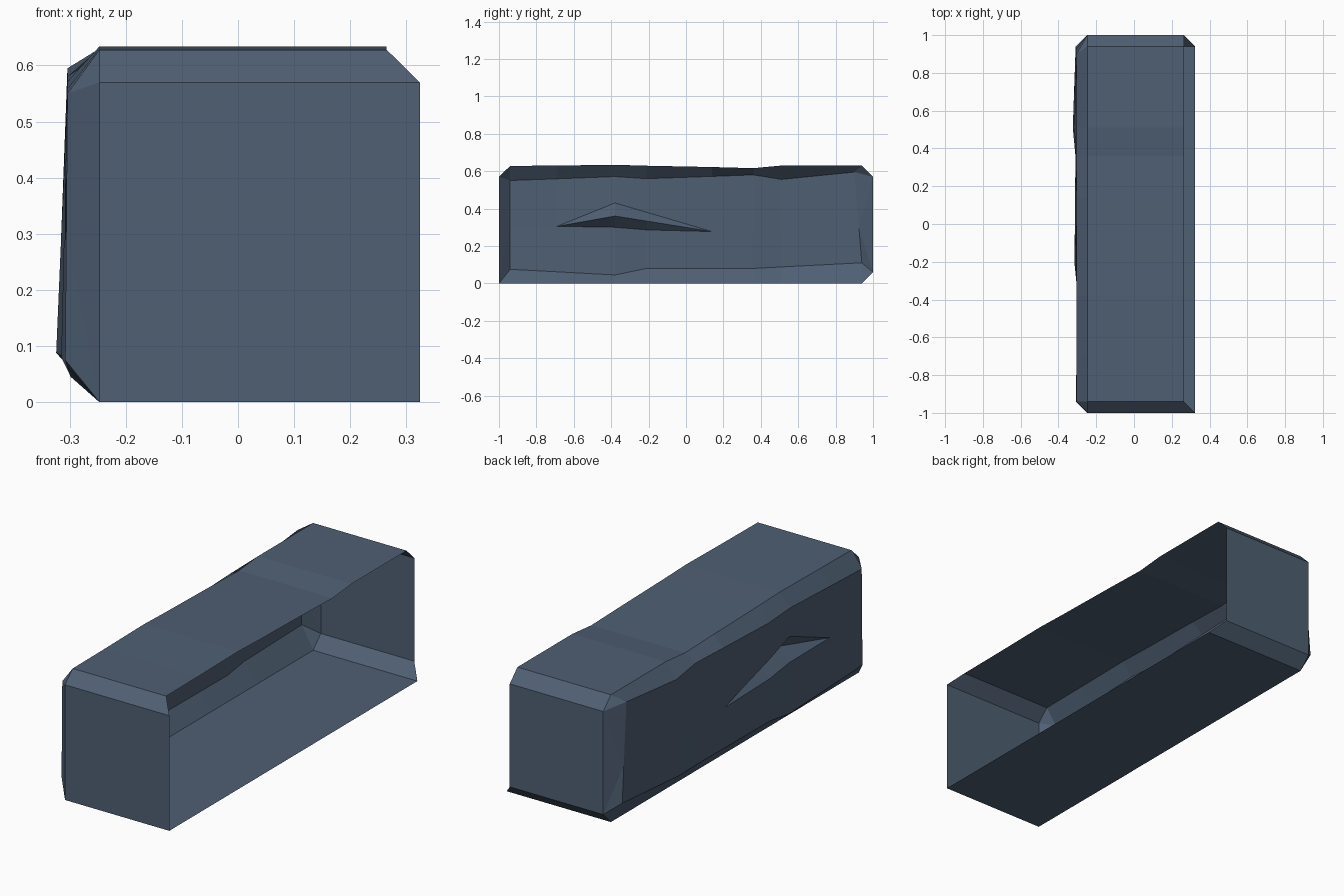
import bpy, bmesh

if "Cube" in bpy.data.objects:
    bpy.data.objects.remove(bpy.data.objects["Cube"])

# Slate colour
slate = bpy.data.materials.new("slate_blue")
slate.diffuse_color = (0.078, 0.115, 0.172, 1)
slate.use_nodes = True
slate.node_tree.nodes["Principled BSDF"].inputs["Base Color"].default_value = slate.diffuse_color

R, RT, L = 0.324, 0.265, -0.247   # open right rim (floor, top) and left crease

# Stations along the block: y, wall bottom x, z, crack low, mid, high z, crack depth, wall top z, top z
stations = [
    (-0.94, -0.308, 0.075, 0.305, 0.305, 0.305, 0.0, 0.550, 0.628),
    (-0.69, -0.304, 0.062, 0.305, 0.305, 0.305, 0.0, 0.559, 0.630),
    (-0.38, -0.298, 0.045, 0.300, 0.360, 0.430, 0.07, 0.571, 0.634),
    (-0.21, -0.315, 0.080, 0.286, 0.333, 0.380, 0.045, 0.560, 0.629),
    (0.14, -0.312, 0.080, 0.277, 0.277, 0.277, 0.0, 0.572, 0.622),
    (0.36, -0.310, 0.080, 0.280, 0.280, 0.280, 0.0, 0.580, 0.616),
    (0.51, -0.324, 0.088, 0.280, 0.280, 0.280, 0.0, 0.556, 0.630),
    (0.94, -0.309, 0.110, 0.290, 0.290, 0.290, 0.0, 0.595, 0.630),
]

bm = bmesh.new()
V = lambda *p: bm.verts.new(p)
rows = []
for y, xb, zb, lo, mid, hi, d, zt, ztop in stations:
    first, last = y == -0.94, y == 0.94
    fy = -1.0 if first else y          # floor runs right up to the front wall
    ty = 0.90 if last else y           # back edge of the side wall leans
    xt = -0.304
    wx = lambda z: xb + (xt - xb) * (z - zb) / (zt - zb)
    wy = lambda z: y + (ty - y) * (z - zb) / (zt - zb)
    rows.append([V(R, fy, 0), V(L, fy, 0), V(xb, y, zb),
                 V(wx(lo), wy(lo), lo), V(wx(mid) + d, wy(mid), mid), V(wx(hi), wy(hi), hi),
                 V(xt, ty, zt), V(L, y, ztop), V(RT, y, ztop)])

# Floor, chipped side wall and top as one strip
for a, b in zip(rows, rows[1:]):
    for i in range(8):
        bm.faces.new((a[i], a[i + 1], b[i + 1], b[i]))

# Front wall with bevels
f = rows[0]
f_l, f_r = V(L, -1, 0.57), V(R, -1, 0.57)
bm.faces.new((f[0], f_r, f_l, f[1]))
bm.faces.new((f_r, f[8], f[7], f_l))
bm.faces.new((f_l, f[7], f[6]))
bm.faces.new([f[1], f_l] + f[6:1:-1])

# Back wall with bevels on all closed sides
k = rows[-1]
bl, br, tl, tr = V(L, 1, 0.06), V(RT, 1, 0.06), V(L, 1, 0.57), V(RT, 1, 0.57)
bm.faces.new((bl, br, tr, tl))
bm.faces.new((k[0], br, bl, k[1]))
bm.faces.new((tl, tr, k[8], k[7]))
bm.faces.new((k[1], bl, k[2]))
bm.faces.new([bl, tl] + k[6:1:-1])
bm.faces.new((tl, k[7], k[6]))

# Close the collapsed crack ends and orient the shell outward
bmesh.ops.remove_doubles(bm, verts=bm.verts, dist=0.0005)
bmesh.ops.triangulate(bm, faces=[q for q in bm.faces if len(q.verts) > 4])
bmesh.ops.recalc_face_normals(bm, faces=bm.faces)
bm.normal_update()
front = min(bm.faces, key=lambda q: q.calc_center_median().y)
if front.normal.y > 0:
    bmesh.ops.reverse_faces(bm, faces=bm.faces)

mesh = bpy.data.meshes.new("stone_block")
bm.to_mesh(mesh)
bm.free()
mesh.materials.append(slate)
block = bpy.data.objects.new("stone_block", mesh)
bpy.context.collection.objects.link(block)
